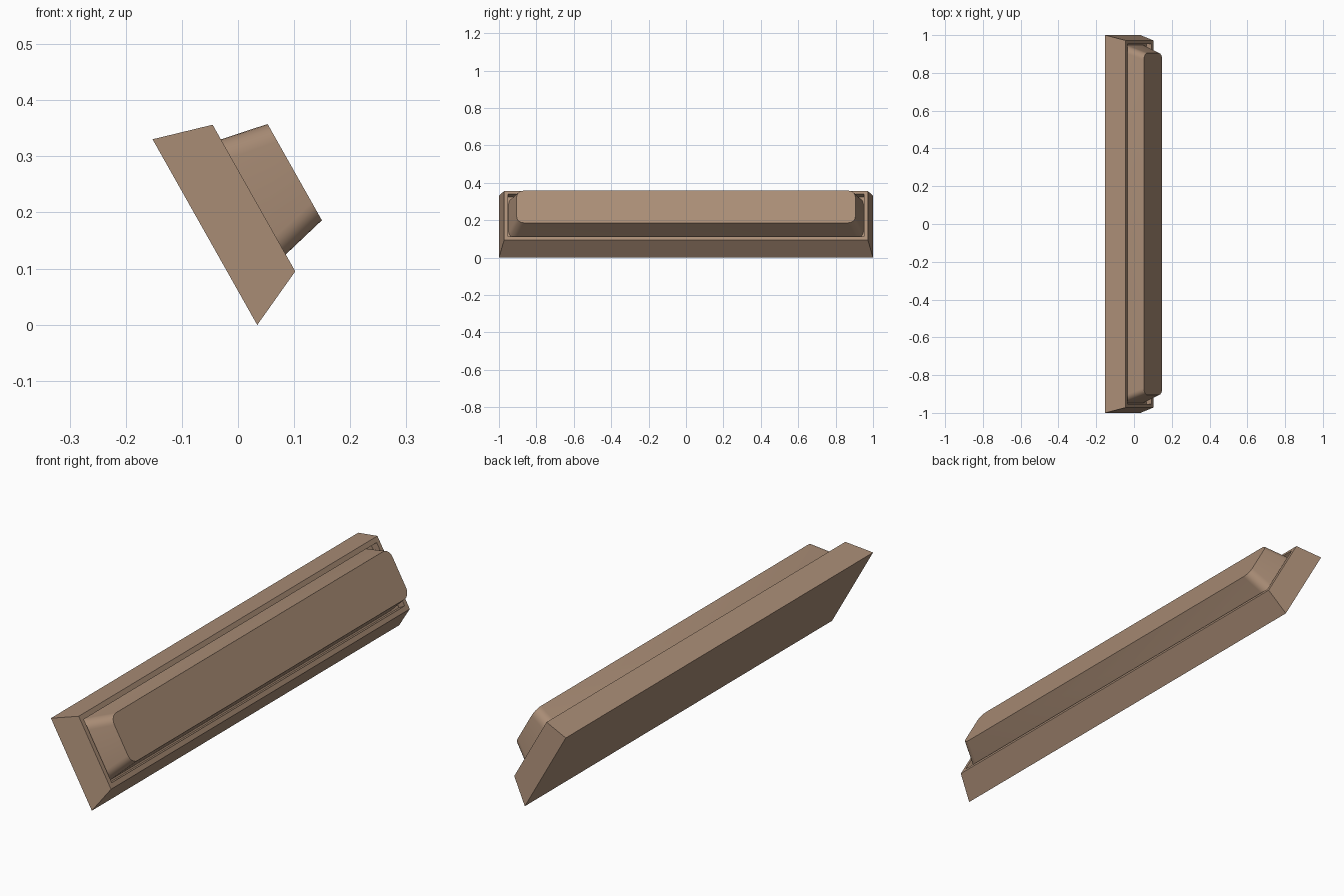
import bpy, bmesh, math
from mathutils import Vector

if "Cube" in bpy.data.objects:
    bpy.data.objects.remove(bpy.data.objects["Cube"], do_unlink=True)

brown = bpy.data.materials.new("warm brown")
brown.use_nodes = True
colour = (0.40, 0.266, 0.181, 1)
brown.diffuse_color = colour
brown.node_tree.nodes["Principled BSDF"].inputs["Base Color"].default_value = colour

# Tilted frame: up the slope, and outward from the sloping back
SLOPE = Vector((-0.491, 0, 0.871))
OUT = Vector((0.871, 0, 0.491))
CENTRE = Vector((-0.059, 0, 0.165))


def ring(bm, low, high, half, out, radius=0.0, steps=6):
    """Rectangle loop at distance out, with optional rounded corners."""
    verts = []
    corners = [(high, 1, 0), (low, 1, 90), (low, -1, 180), (high, -1, 270)]
    for edge, side, start in corners:
        cu = edge - math.copysign(radius, edge)
        cy = side * (half - radius)
        for i in range(steps + 1 if radius else 1):
            # sweep from the slope edge to the end edge, or back again
            a = math.radians(start + 90 * i / steps)
            u, y = cu + radius * math.cos(a), cy + radius * math.sin(a)
            if not radius:
                u, y = cu, cy
            verts.append(bm.verts.new(CENTRE + SLOPE * u + OUT * out + Vector((0, y, 0))))
    return verts


def loft(name, sections):
    """Skin a closed solid through a list of rings."""
    bm = bmesh.new()
    rings = [ring(bm, *s) for s in sections]
    for a, b in zip(rings, rings[1:]):
        for i in range(len(a)):
            j = (i + 1) % len(a)
            bm.faces.new((a[i], a[j], b[j], b[i]))
    bm.faces.new(rings[0])
    bm.faces.new(rings[-1])
    bmesh.ops.recalc_face_normals(bm, faces=bm.faces)
    mesh = bpy.data.meshes.new(name)
    bm.to_mesh(mesh)
    bm.free()
    mesh.materials.append(brown)
    obj = bpy.data.objects.new(name, mesh)
    bpy.context.collection.objects.link(obj)
    bpy.ops.object.select_all(action="DESELECT")
    obj.select_set(True)
    bpy.context.view_layer.objects.active = obj
    bpy.ops.object.shade_smooth_by_angle(angle=math.radians(25))
    return obj


# Tapered base tray with a thin rim around a shallow recess
loft("base_tray", [
    (-0.19, 0.19, 1.0, 0.0),
    (-0.14, 0.16, 0.972, 0.106),
    (-0.12, 0.14, 0.953, 0.106),
    (-0.12, 0.14, 0.953, 0.076),
])

# Tapered raised block with rounded corners, seated in the recess
loft("raised_block", [
    (-0.113, 0.136, 0.948, 0.076, 0.038),
    (-0.084, 0.113, 0.905, 0.192, 0.036),
])
